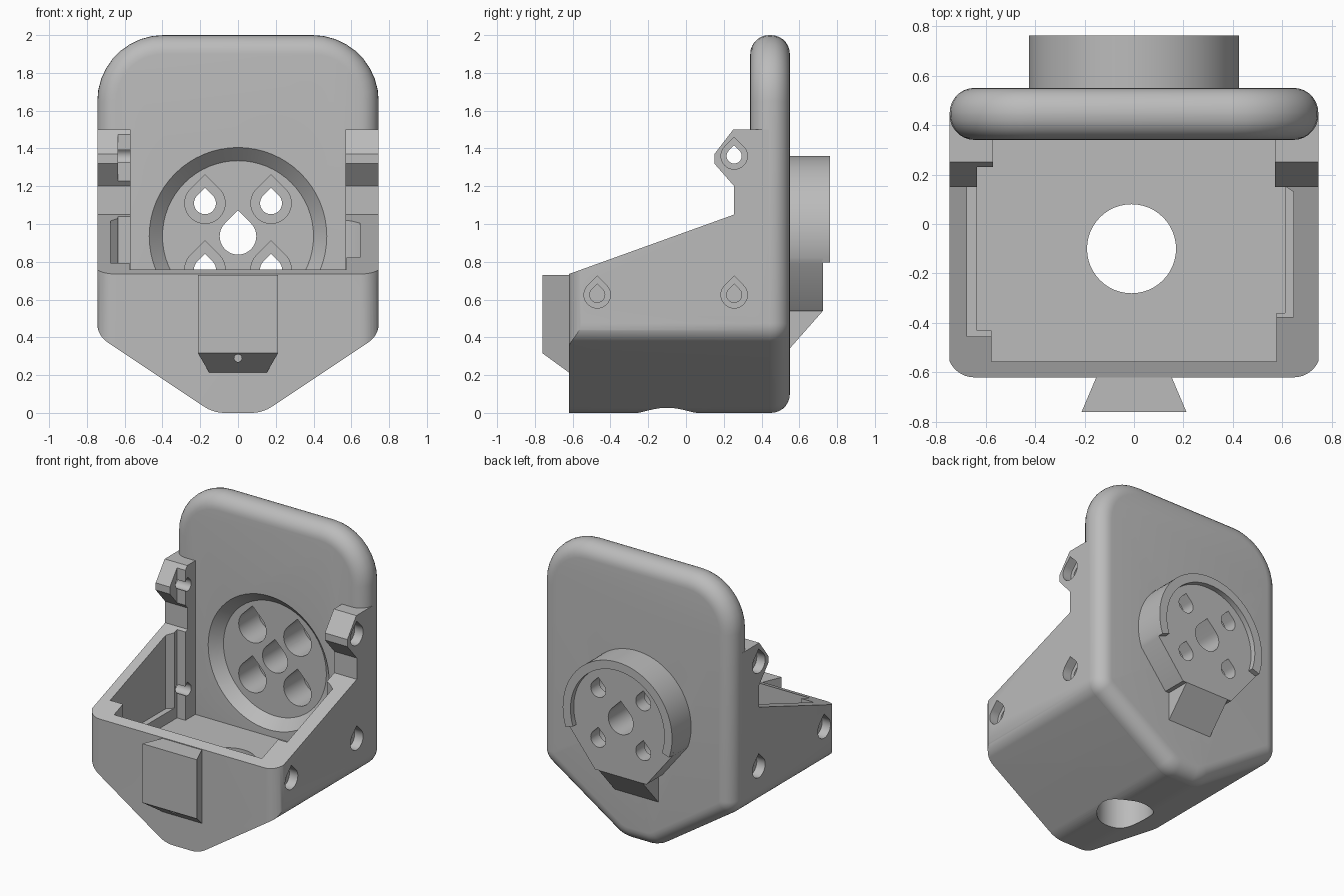
import bpy, bmesh, math
from mathutils import Matrix, Vector

if "Cube" in bpy.data.objects:
    bpy.data.objects.remove(bpy.data.objects["Cube"], do_unlink=True)

GREY = bpy.data.materials.new("plain_grey")
GREY.use_nodes = True
GREY.diffuse_color = (0.5, 0.5, 0.5, 1)
GREY.node_tree.nodes["Principled BSDF"].inputs["Base Color"].default_value = (0.5, 0.5, 0.5, 1)


def add_object(name, bm):
    bmesh.ops.recalc_face_normals(bm, faces=bm.faces)
    mesh = bpy.data.meshes.new(name)
    bm.to_mesh(mesh)
    bm.free()
    mesh.materials.append(GREY)
    obj = bpy.data.objects.new(name, mesh)
    bpy.context.collection.objects.link(obj)
    return obj


def prism(name, outline, axis, lo, hi, rounding=0):
    """Extrude a 2D outline along an axis; optionally round both rims."""
    place = {"x": lambda a, b, d: (d, a, b),
             "y": lambda a, b, d: (a, d, b),
             "z": lambda a, b, d: (a, b, d)}[axis]
    bm = bmesh.new()
    ends = [[bm.verts.new(place(a, b, d)) for a, b in outline] for d in (lo, hi)]
    caps = [bm.faces.new(ring) for ring in ends]
    n = len(outline)
    for i in range(n):
        j = (i + 1) % n
        bm.faces.new((ends[0][i], ends[0][j], ends[1][j], ends[1][i]))
    bmesh.ops.recalc_face_normals(bm, faces=bm.faces)
    if rounding:
        rim = {e for f in caps for e in f.edges}
        bmesh.ops.bevel(bm, geom=list(rim), offset=rounding, segments=7,
                        profile=0.5, affect="EDGES", clamp_overlap=False)
    return add_object(name, bm)


def fillet(corners, steps=9):
    """Turn (a, b, radius) corners into an outline with rounded corners."""
    points = []
    for i, (a, b, r) in enumerate(corners):
        p = Vector((a, b))
        if not r:
            points.append((a, b))
            continue
        u = (Vector(corners[i - 1][:2]) - p).normalized()
        v = (Vector(corners[(i + 1) % len(corners)][:2]) - p).normalized()
        half = u.angle(v) / 2
        centre = p + (u + v).normalized() * (r / math.sin(half))
        start = p + u * (r / math.tan(half)) - centre
        end = p + v * (r / math.tan(half)) - centre
        sweep = start.angle_signed(end)
        for k in range(steps + 1):
            q = centre + Matrix.Rotation(-sweep * k / steps, 2) @ start
            points.append((q.x, q.y))
    return points


def arc(a, b, r, start, end, steps=48):
    angles = [math.radians(start + (end - start) * k / steps) for k in range(steps + 1)]
    return [(a + r * math.cos(t), b + r * math.sin(t)) for t in angles]


def teardrop(a, b, r):
    return arc(a, b, r, 135, 405, 30) + [(a, b + r * math.sqrt(2))]


def boolean(targets, cutter, operation="DIFFERENCE"):
    for obj in targets:
        mod = obj.modifiers.new("shape", "BOOLEAN")
        mod.operation, mod.object, mod.solver = operation, cutter, "EXACT"
        bpy.context.view_layer.update()
        graph = bpy.context.evaluated_depsgraph_get()
        mesh = bpy.data.meshes.new_from_object(obj.evaluated_get(graph))
        obj.modifiers.clear()
        obj.data = mesh
    bpy.data.objects.remove(cutter, do_unlink=True)


W = 0.745
LOW = [(-W, 0.41, 0.12), (-0.13, 0, 0.2), (0.13, 0, 0.2), (W, 0.41, 0.12)]

# Tall back plate with fully rounded rim
plate = prism("back_plate", fillet(LOW + [(W, 2, 0.35), (-W, 2, 0.35)]),
              "y", 0.34, 0.55, rounding=0.1)

# Open tray: keel shape, trimmed by plan and side profile
tray = prism("tray", fillet(LOW + [(W, 1.6, 0), (-W, 1.6, 0)]), "y", -0.7, 0.44)
plan = fillet([(-W - 0.01, 0.6, 0), (-W - 0.01, -0.62, 0.11),
               (W + 0.01, -0.62, 0.11), (W + 0.01, 0.6, 0)])
boolean([tray], prism("plan", plan, "z", -0.1, 1.7), "INTERSECT")
side = [(-0.7, -0.1), (0.6, -0.1), (0.6, 1.5), (0.25, 1.5), (0.15, 1.37), (0.15, 1.32),
        (0.255, 1.2), (0.255, 1.05), (-0.62, 0.735), (-0.7, 0.735)]
boolean([tray], prism("side", side, "x", -1, 1), "INTERSECT")

# Tray cavity leaves corner posts; shallow pockets thin the walls
cavity = [(-0.57, 0.5), (-0.57, 0.23), (-0.635, 0.23), (-0.635, -0.43), (-0.575, -0.43),
          (-0.575, -0.555), (0.575, -0.555), (0.575, -0.36), (0.61, -0.36),
          (0.61, 0.15), (0.57, 0.15), (0.57, 0.5)]
boolean([tray], prism("cavity", cavity, "z", 0.42, 2))
pocket = [(-0.635, 0.2), (-0.675, 0.16), (-0.675, -0.455), (-0.5, -0.455),
          (-0.5, -0.375), (0.645, -0.375), (0.645, 0.13), (0.6, 0.16), (0.5, 0.2)]
boolean([tray], prism("pocket", pocket, "z", 0.5, 1.15))

# Drain hole in the keel
boolean([tray], prism("drain", arc(-0.01, -0.1, 0.18, 0, 352.5, 47), "z", -0.2, 0.6))

# Countersunk screw holes through the side walls
for y, z in ((-0.47, 0.625), (0.255, 0.625), (0.255, 1.36)):
    reach = 0.9 if z > 1 else 0.61
    boolean([tray], prism("screw", teardrop(y, z, 0.04), "x", -0.9, -0.5))
    boolean([tray], prism("screw", teardrop(y, z, 0.04), "x", 0.5 if z > 1 else 0.62, 0.9))
    for s in (-1, 1):
        lo, hi = sorted((s * 0.68, s * 0.9))
        boolean([tray], prism("head", teardrop(y, z, 0.07), "x", lo, hi))

# Round mount on the back, straight-sided below
mount_outline = arc(0, 0.935, 0.425, -20, 200) + [(-0.2, 0.54), (0.2, 0.54)]
mount = prism("rear_mount", mount_outline, "y", 0.46, 0.725)
ring = arc(0, 0.935, 0.425, -19, 199) + arc(0, 0.935, 0.365, 199, -19)
prism("mount_rim", ring, "y", 0.72, 0.762)
prism("mount_ramp", [(0.5, 0.285), (0.725, 0.54), (0.725, 0.6), (0.5, 0.6)], "x", -0.17, 0.17)

# Conical recess in the plate front
bm = bmesh.new()
bmesh.ops.create_cone(bm, cap_ends=True, segments=64, radius1=0.48, radius2=0.40, depth=0.08,
                      matrix=Matrix.Translation((0, 0.37, 0.935)) @ Matrix.Rotation(-math.pi / 2, 4, "X"))
boolean([plate], add_object("recess", bm))

# Teardrop holes through plate and mount
boolean([plate, mount], prism("hole", teardrop(0, 0.935, 0.097), "y", 0.2, 0.9))
for x in (-0.175, 0.175):
    for z in (0.76, 1.11):
        boolean([plate, mount], prism("hole", teardrop(x, z, 0.058), "y", 0.2, 0.9))
        boolean([plate, mount], prism("bore", teardrop(x, z, 0.107), "y", 0.2, 0.63))

# Dovetail clip on the front
clip = prism("front_clip", [(-0.14, -0.59), (-0.212, -0.76), (0.212, -0.76), (0.14, -0.59)],
             "z", 0.1, 0.73)
boolean([clip], prism("clip_side", [(-0.8, 0.345), (-0.58, 0.185), (-0.58, 0.8), (-0.8, 0.8)],
                      "x", -1, 1), "INTERSECT")
boolean([clip], prism("pin_hole", arc(0, 0.29, 0.02, 0, 345, 23), "y", -0.8, -0.62))

# Smooth the curves, keep the edges sharp
bpy.ops.object.select_all(action="DESELECT")
for obj in bpy.context.scene.objects:
    if obj.type == "MESH":
        obj.select_set(True)
        bpy.context.view_layer.objects.active = obj
bpy.ops.object.shade_smooth_by_angle(angle=math.radians(30))
